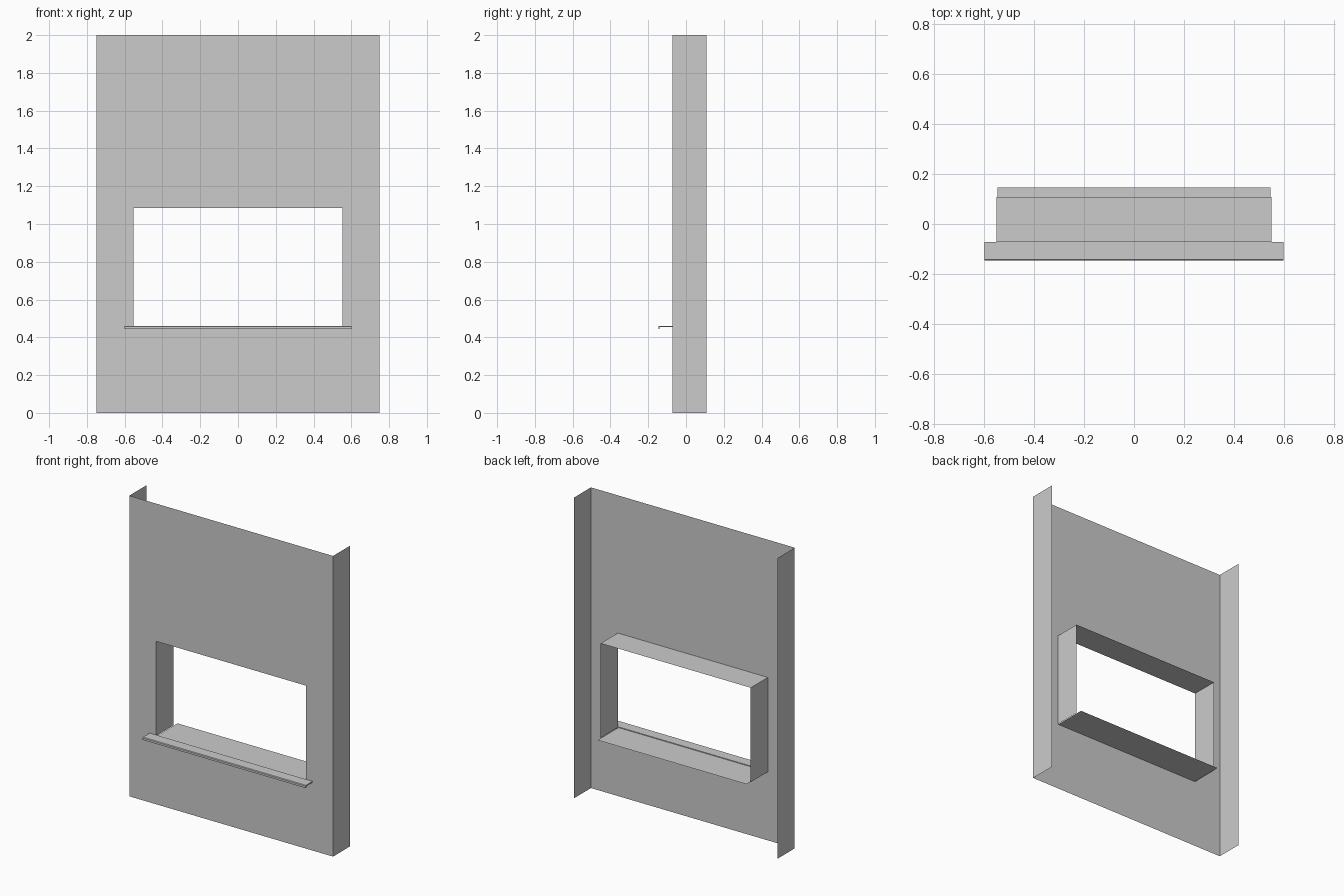
import bpy, bmesh

if "Cube" in bpy.data.objects:
    bpy.data.objects.remove(bpy.data.objects["Cube"])

W, H = 0.75, 2.0                   # wall half width, height
YF, YB = -0.072, 0.108             # wall front plane, back edge of returns
OX, Z0, Z1 = 0.552, 0.456, 1.084   # window opening


def make(name, quads):
    """Build one object from a list of polygons, welding shared corners."""
    bm = bmesh.new()
    for q in quads:
        bm.faces.new([bm.verts.new(p) for p in q])
    bmesh.ops.remove_doubles(bm, verts=bm.verts, dist=1e-5)
    me = bpy.data.meshes.new(name)
    bm.to_mesh(me)
    bm.free()
    ob = bpy.data.objects.new(name, me)
    bpy.context.collection.objects.link(ob)
    return ob


def sweep_y(path):
    """Extrude an (x, z) path from the wall front to the back edge."""
    return [[(a[0], YF, a[1]), (b[0], YF, b[1]), (b[0], YB, b[1]), (a[0], YB, a[1])]
            for a, b in zip(path, path[1:])]


# front wall skin: a 3 x 3 grid with the middle cell left open
xs, zs = [-W, -OX, OX, W], [0, Z0, Z1, H]
skin = [[(xs[i], YF, zs[j]), (xs[i + 1], YF, zs[j]),
         (xs[i + 1], YF, zs[j + 1]), (xs[i], YF, zs[j + 1])]
        for i in range(3) for j in range(3) if (i, j) != (1, 1)]

# wall side returns
skin += sweep_y([(W, 0), (W, H)]) + sweep_y([(-W, H), (-W, 0)])
make("wall", skin)

# window reveal: two jambs and the head
make("window_reveal", sweep_y([(-OX, Z0), (-OX, Z1), (OX, Z1), (OX, Z0)]))

# sill sheet running through the opening, ending just behind the wall
XS = 0.548
make("sill_sheet", [[(-XS, YF, Z0), (-XS, 0.146, Z0), (XS, 0.146, Z0), (XS, YF, Z0)]])

# projecting sill nose with a turned-down drip lip
profile = [(YF, 0.461), (-0.142, 0.461), (-0.146, 0.457), (-0.146, 0.444),
           (-0.139, 0.444), (-0.139, 0.454), (YF, 0.454)]
NX, n = 0.6, len(profile)
nose = [[(x, y, z) for y, z in (profile if x < 0 else profile[::-1])] for x in (-NX, NX)]
for i in range(n):
    (ya, za), (yb, zb) = profile[i], profile[(i + 1) % n]
    nose.append([(-NX, yb, zb), (-NX, ya, za), (NX, ya, za), (NX, yb, zb)])
make("sill_nose", nose)
